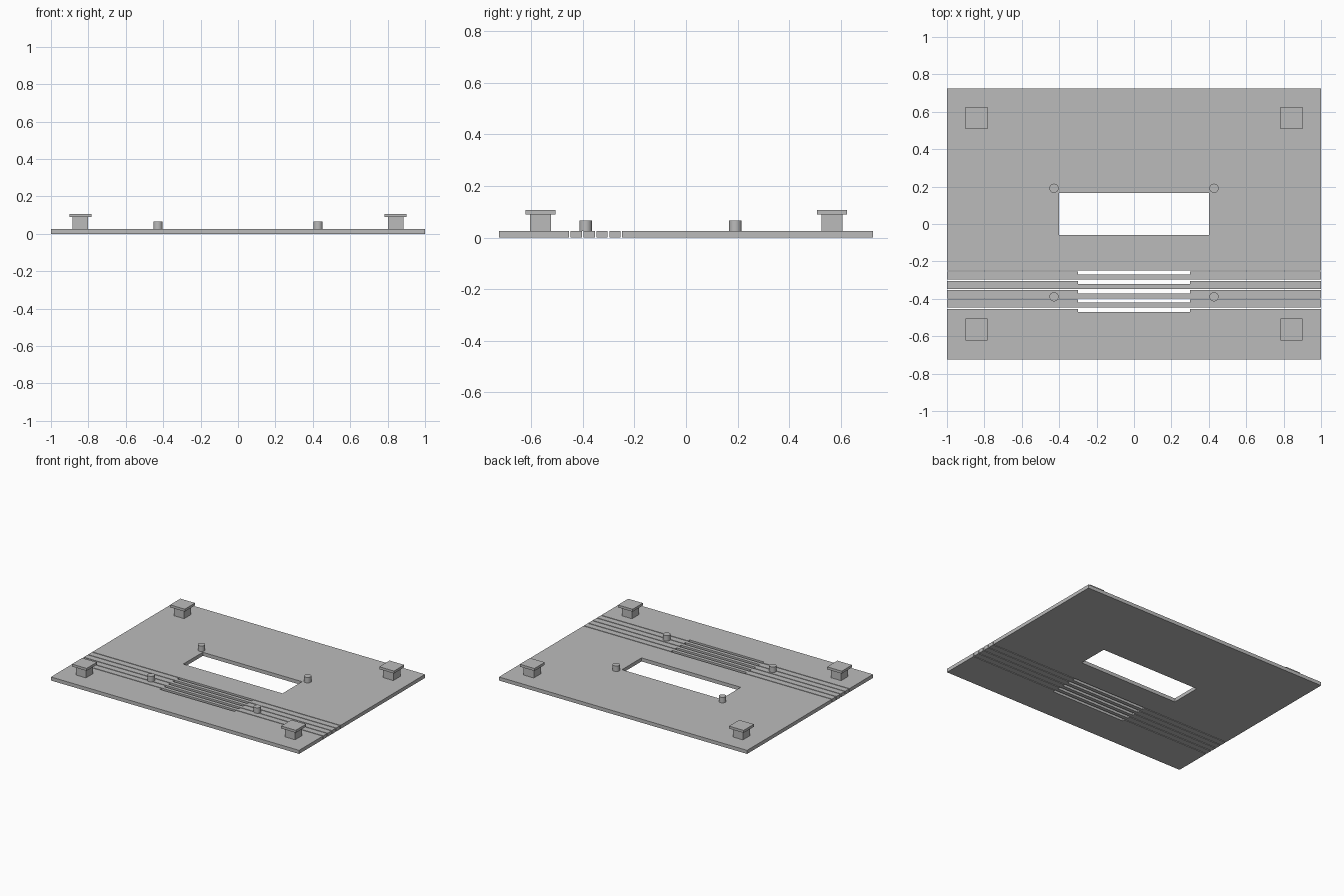
import bpy
import bmesh

THICK = 0.026        # plate thickness
EDGE = 0.725         # half depth of the plate
PITCH = 0.05         # spacing of the vent bars
VENT = -0.2475       # where the vent bars begin
GAP = 0.006          # gap between bars
SLOT = 0.0235        # depth of the wide central slots

cube = bpy.data.objects.get("Cube")
if cube:
    bpy.data.objects.remove(cube)

grey = bpy.data.materials.new("grey")
grey.use_nodes = True
colour = (0.5, 0.5, 0.5, 1)
grey.diffuse_color = colour
grey.node_tree.nodes["Principled BSDF"].inputs["Base Color"].default_value = colour


def finish(name, bm):
    bmesh.ops.recalc_face_normals(bm, faces=bm.faces)
    mesh = bpy.data.meshes.new(name)
    bm.to_mesh(mesh)
    bm.free()
    mesh.materials.append(grey)
    obj = bpy.data.objects.new(name, mesh)
    bpy.context.collection.objects.link(obj)
    return obj


def slab(name, outlines, z0=0.0, height=THICK):
    """Extrude flat outlines, joined along shared edges, into a solid."""
    bm = bmesh.new()
    for pts in outlines:
        bm.faces.new([bm.verts.new((x, y, z0)) for x, y in pts])
    bmesh.ops.remove_doubles(bm, verts=bm.verts, dist=1e-5)
    ext = bmesh.ops.extrude_face_region(bm, geom=bm.faces[:], use_keep_orig=True)
    top = [v for v in ext["geom"] if isinstance(v, bmesh.types.BMVert)]
    bmesh.ops.translate(bm, verts=top, vec=(0, 0, height))
    return finish(name, bm)


def rect(x0, x1, y0, y1):
    return [(x0, y0), (x1, y0), (x1, y1), (x0, y1)]


# Main plate: a three by three grid with the middle cell left open as a window
xs = [-1, -0.4, 0.4, 1]
ys = [VENT, -0.059, 0.166, EDGE]
slab("main_plate", [rect(xs[i], xs[i + 1], ys[j], ys[j + 1])
                    for i in range(3) for j in range(3) if (i, j) != (1, 1)])

# Vent bars, each notched along its back edge; the last one is the front plate
for i in range(5):
    start = VENT - i * PITCH
    back, notch = start - GAP, start - SLOT
    front = -EDGE if i == 4 else start - PITCH
    slab("front_plate" if i == 4 else f"vent_bar_{i + 1}",
         [[(-1, front), (1, front), (1, back), (0.3, back),
           (0.3, notch), (-0.3, notch), (-0.3, back), (-1, back)]])


def square_block(name, x, y, half, z0, z1):
    slab(name, [rect(x - half, x + half, y - half, y + half)], z0, z1 - z0)


def peg(name, x, y, radius, z0, z1):
    bm = bmesh.new()
    bmesh.ops.create_cone(bm, cap_ends=True, segments=32, radius1=radius,
                          radius2=radius, depth=z1 - z0)
    bmesh.ops.translate(bm, verts=bm.verts, vec=(x, y, (z0 + z1) / 2))
    obj = finish(name, bm)
    bpy.ops.object.select_all(action="DESELECT")
    obj.select_set(True)
    bpy.context.view_layer.objects.active = obj
    bpy.ops.object.shade_smooth_by_angle()


# Capped corner posts and round mounting pegs
for sx, side in ((1, "left"), (-1, "right")):
    for end, post_y, peg_y in (("front", -0.564, -0.389), ("back", 0.566, 0.191)):
        tag = f"{end}_{side}"
        square_block(f"post_{tag}", sx * 0.843, post_y, 0.041, THICK, 0.089)
        square_block(f"post_cap_{tag}", sx * 0.843, post_y, 0.059, 0.089, 0.107)
        peg(f"peg_{tag}", sx * 0.428, peg_y, 0.0245, THICK, 0.066)
